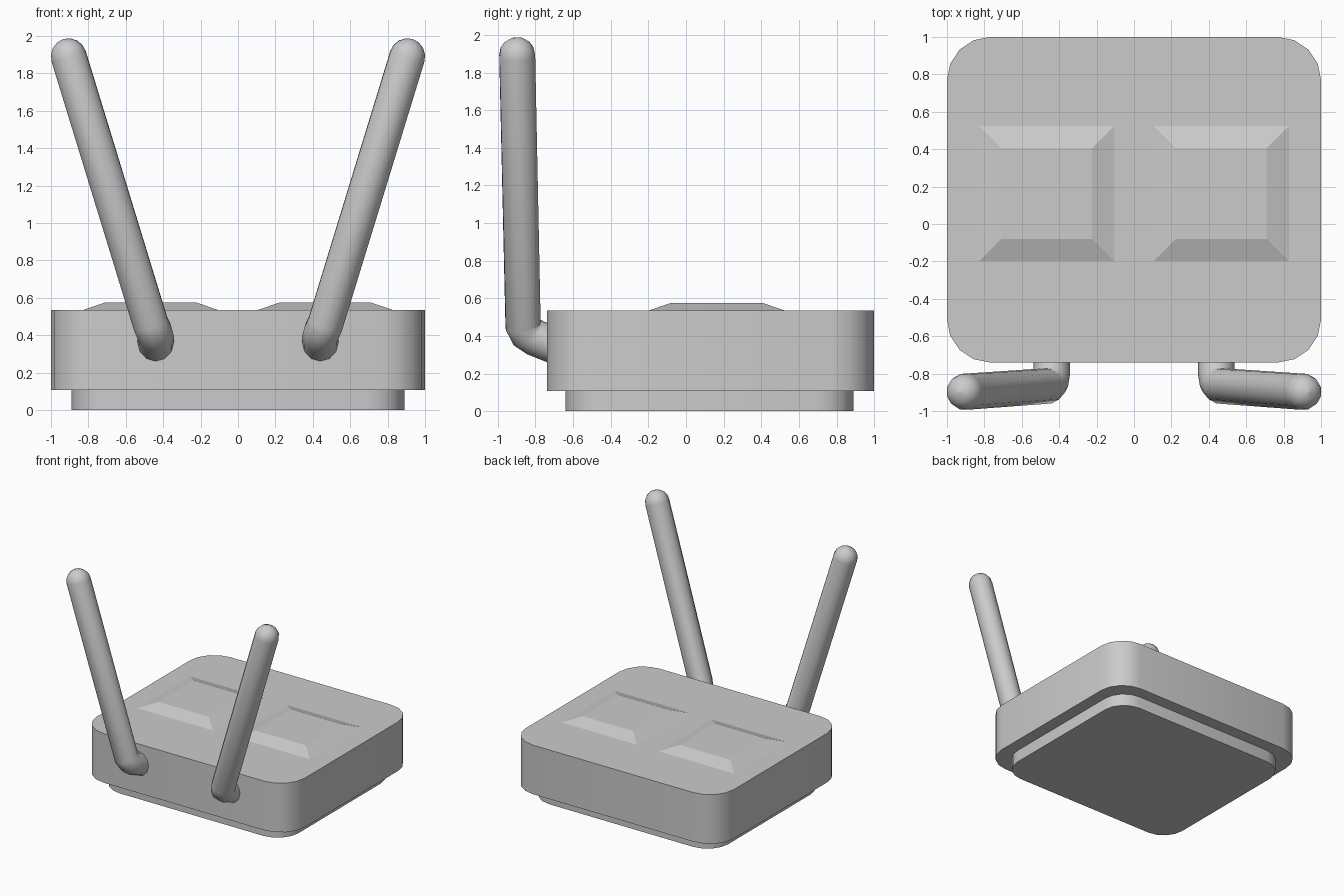
import bpy, bmesh, math
from mathutils import Vector

cube = bpy.data.objects.get("Cube")
if cube:
    bpy.data.objects.remove(cube, do_unlink=True)

grey = bpy.data.materials.new("light_grey")
grey.use_nodes = True
colour = (0.6, 0.6, 0.6, 1)
grey.diffuse_color = colour
grey.node_tree.nodes["Principled BSDF"].inputs["Base Color"].default_value = colour


def link(name, data, smooth=None):
    obj = bpy.data.objects.new(name, data)
    bpy.context.collection.objects.link(obj)
    data.materials.append(grey)
    bpy.ops.object.select_all(action='DESELECT')
    obj.select_set(True)
    bpy.context.view_layer.objects.active = obj
    if obj.type == 'CURVE':
        bpy.ops.object.convert(target='MESH')
        obj = bpy.context.view_layer.objects.active
    if smooth:
        bpy.ops.object.shade_smooth_by_angle(angle=math.radians(smooth))
    return obj


def loft(name, lower, upper, z0, z1, smooth=None):
    """Solid between two matching outlines."""
    bm = bmesh.new()
    a = [bm.verts.new((x, y, z0)) for x, y in lower]
    b = [bm.verts.new((x, y, z1)) for x, y in upper]
    n = len(a)
    bm.faces.new(a[::-1])
    bm.faces.new(b)
    for i in range(n):
        j = (i + 1) % n
        bm.faces.new((a[i], a[j], b[j], b[i]))
    mesh = bpy.data.meshes.new(name)
    bm.to_mesh(mesh)
    bm.free()
    return link(name, mesh, smooth)


def rounded(hx, y0, y1, r, steps=4):
    """Rounded rectangle outline, counter-clockwise."""
    centres = [(hx - r, y1 - r), (r - hx, y1 - r), (r - hx, y0 + r), (hx - r, y0 + r)]
    return [(cx + r * math.cos(t), cy + r * math.sin(t))
            for q, (cx, cy) in enumerate(centres)
            for t in [(q + k / steps) * math.pi / 2 for k in range(steps + 1)]]


def rect(cx, cy, h):
    return [(cx - h, cy - h), (cx + h, cy - h), (cx + h, cy + h), (cx - h, cy + h)]


# Housing and recessed foot
body = rounded(1.0, -0.74, 1.0, 0.23)
foot = rounded(0.89, -0.64, 0.89, 0.2)
loft("housing", body, body, 0.108, 0.535, 40)
loft("foot", foot, foot, 0.0, 0.108, 40)

# Raised bevelled pads on the lid
for side, cx in (("right", -0.467), ("left", 0.467)):
    loft(side + "_lid_pad", rect(cx, 0.163, 0.362), rect(cx, 0.163, 0.242), 0.535, 0.576)

# Bent antennas with rounded tips
R = 0.098
for side, s in (("right", -1), ("left", 1)):
    elbow = Vector((s * 0.467, -0.866, 0.46))
    tip = Vector((s * 0.905, -0.897, 1.89))
    axis = (tip - elbow).normalized()
    path = [(Vector((s * 0.44, -0.66, 0.335)), 1), (Vector((s * 0.44, -0.80, 0.39)), 1),
            (Vector((s * 0.447, -0.845, 0.418)), 1), (elbow, 1)]
    for k in range(5):
        t = k / 4 * math.pi / 2
        path.append((tip + axis * R * math.sin(t), max(math.cos(t), 0.02)))
    curve = bpy.data.curves.new(side + "_antenna", 'CURVE')
    curve.dimensions = '3D'
    curve.bevel_depth = R
    curve.bevel_resolution = 4
    curve.use_fill_caps = True
    spline = curve.splines.new('POLY')
    spline.points.add(len(path) - 1)
    for point, (co, radius) in zip(spline.points, path):
        point.co = (*co, 1)
        point.radius = radius
    link(side + "_antenna", curve, 60)
